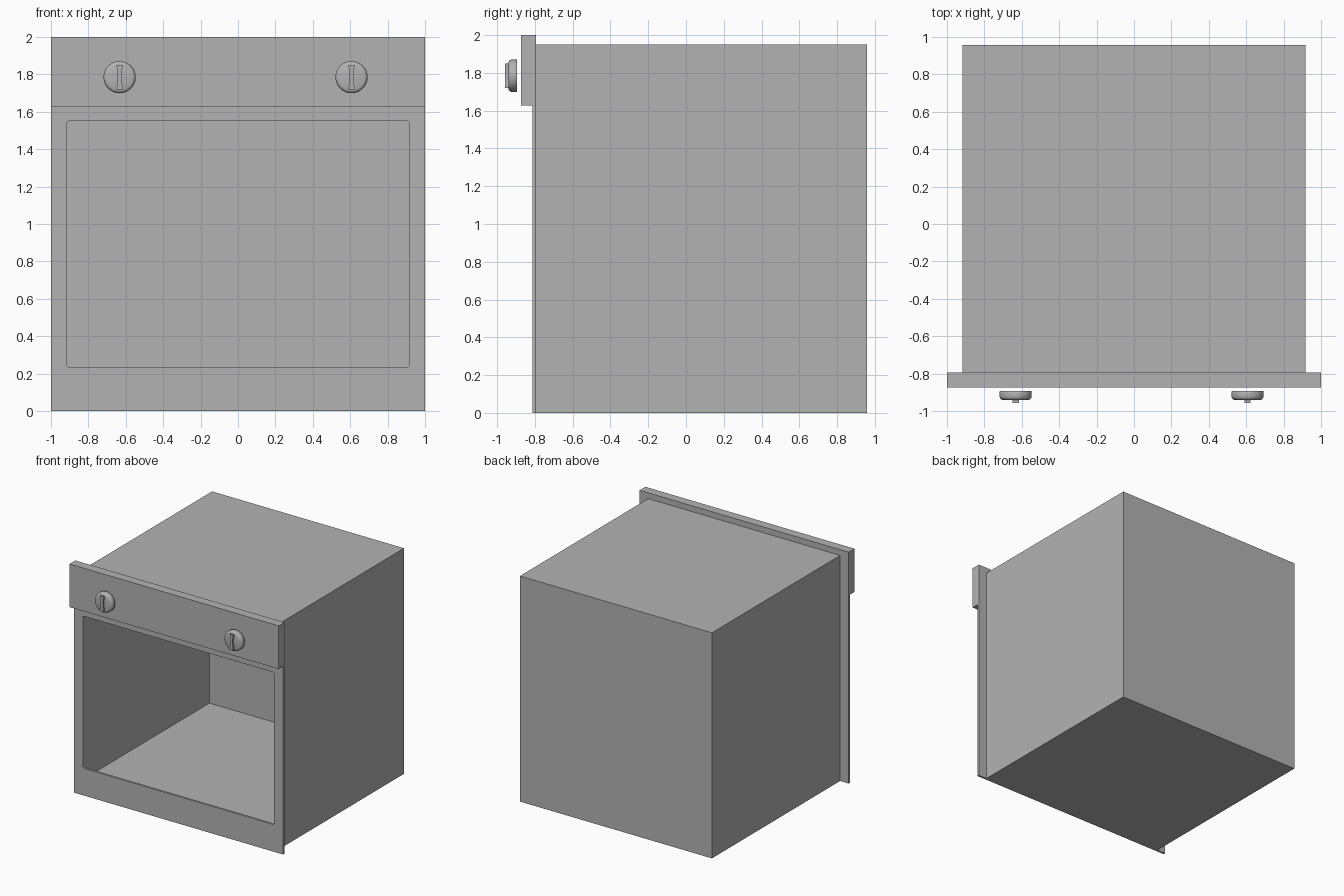
import bpy, bmesh, math

cube = bpy.data.objects.get("Cube")
if cube:
    bpy.data.objects.remove(cube, do_unlink=True)

grey = bpy.data.materials.new("plain grey")
grey.use_nodes = True
grey.diffuse_color = (0.45, 0.45, 0.45, 1)
grey.node_tree.nodes["Principled BSDF"].inputs["Base Color"].default_value = (0.45, 0.45, 0.45, 1)


def add_object(name, bm):
    bmesh.ops.recalc_face_normals(bm, faces=bm.faces)
    mesh = bpy.data.meshes.new(name)
    bm.to_mesh(mesh)
    bm.free()
    mesh.materials.append(grey)
    obj = bpy.data.objects.new(name, mesh)
    bpy.context.collection.objects.link(obj)
    return obj


def box(name, xs, ys, zs, corner=0):
    """Box from ranges; corner rounds the edges that run front to back."""
    bm = bmesh.new()
    bmesh.ops.create_cube(bm, size=1)
    for v in bm.verts:
        v.co = [r[0] if c < 0 else r[1] for c, r in zip(v.co, (xs, ys, zs))]
    if corner:
        edges = [e for e in bm.edges if abs(e.verts[0].co.y - e.verts[1].co.y) > 1e-4]
        bmesh.ops.bevel(bm, geom=edges, offset=corner, segments=3, profile=0.5, affect='EDGES')
    return add_object(name, bm)


def cut(obj, cutter):
    mod = obj.modifiers.new("opening", 'BOOLEAN')
    mod.operation = 'DIFFERENCE'
    mod.solver = 'EXACT'
    mod.object = cutter
    bpy.context.view_layer.objects.active = obj
    bpy.ops.object.modifier_apply(modifier=mod.name)
    bpy.data.objects.remove(cutter, do_unlink=True)


def smooth(obj, degrees):
    bpy.ops.object.select_all(action='DESELECT')
    obj.select_set(True)
    bpy.context.view_layer.objects.active = obj
    bpy.ops.object.shade_smooth_by_angle(angle=math.radians(degrees))


# Hollow cabinet, open at the front
body = box("oven_body", (-0.918, 0.918), (-0.794, 0.957), (0, 1.95))
cut(body, box("cavity_cutter", (-0.914, 0.914), (-0.9, 0.915), (0.137, 1.65)))

# Thin front frame with a slightly rounded opening
frame = box("front_frame", (-1, 1), (-0.812, -0.794), (0, 1.627))
cut(frame, box("opening_cutter", (-0.914, 0.914), (-0.9, -0.7), (0.235, 1.55), 0.01))

# Control panel
box("control_panel", (-1, 1), (-0.873, -0.794), (1.627, 2))


def knob(name, x, z):
    # Turned disc with a rounded front edge, as (radius, y) rings
    rings = [(0.084, -0.894), (0.086, -0.898), (0.086, -0.922),
             (0.083, -0.932), (0.077, -0.938), (0.068, -0.941)]
    n = 48
    bm = bmesh.new()
    loops = [[bm.verts.new((x + r * math.cos(math.tau * i / n), y,
                            z + r * math.sin(math.tau * i / n))) for i in range(n)]
             for r, y in rings]
    for a, b in zip(loops, loops[1:]):
        for i in range(n):
            j = (i + 1) % n
            bm.faces.new((a[i], a[j], b[j], b[i]))
    bm.faces.new(loops[0])
    bm.faces.new(loops[-1])
    smooth(add_object(name + "_disc", bm), 40)

    # Waisted grip bar
    bm = bmesh.new()
    half = [(0.017, -0.066), (0.011, -0.02), (0.011, 0.02), (0.017, 0.066)]
    outline = half + [(-w, h) for w, h in reversed(half)]
    face = bm.faces.new([bm.verts.new((x + w, -0.957, z + h)) for w, h in outline])
    ext = bmesh.ops.extrude_face_region(bm, geom=[face])
    for v in ext["geom"]:
        if isinstance(v, bmesh.types.BMVert):
            v.co.y = -0.935
    smooth(add_object(name + "_grip", bm), 30)


knob("right_knob", -0.633, 1.785)
knob("left_knob", 0.607, 1.785)
